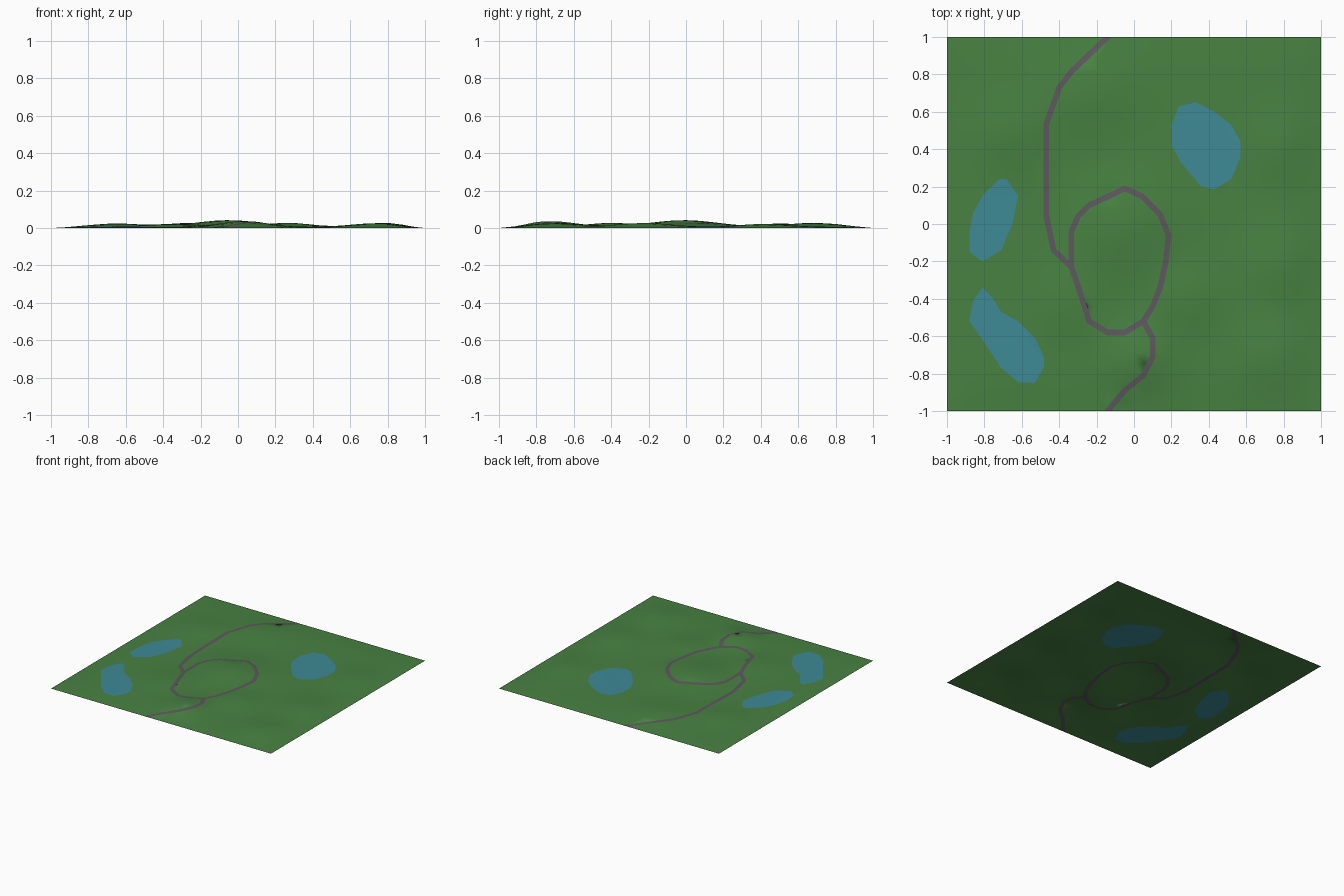
import bpy, math
from mathutils import Vector
from mathutils.geometry import delaunay_2d_cdt

if "Cube" in bpy.data.objects:
    bpy.data.objects.remove(bpy.data.objects["Cube"])

ROAD_WIDTH = 0.03
CELLS = 32

# Hills: x, y, height, radius
HILLS = [(-0.05, -0.01, 0.036, 0.18), (0.03, -0.72, 0.032, 0.12),
         (-0.25, 0.68, 0.021, 0.15), (-0.65, 0.50, 0.018, 0.13),
         (0.78, -0.22, 0.021, 0.14), (0.74, -0.70, 0.020, 0.13),
         (0.80, 0.42, 0.016, 0.13), (0.27, -0.40, 0.021, 0.12),
         (-0.35, -0.42, 0.016, 0.13)]

# Road centre lines
LOOP = [(-0.05, 0.19), (-0.24, 0.10), (-0.30, 0.04), (-0.335, -0.04), (-0.335, -0.23),
        (-0.29, -0.36), (-0.24, -0.52), (-0.14, -0.58), (-0.05, -0.58), (0.05, -0.52),
        (0.10, -0.44), (0.14, -0.34), (0.17, -0.20), (0.185, -0.06), (0.14, 0.05), (0.04, 0.15)]
NORTH = [(-0.04, 1.095), (-0.14, 1.0), (-0.33, 0.82), (-0.40, 0.73), (-0.47, 0.53),
         (-0.47, 0.05), (-0.43, -0.14), (-0.335, -0.23)]
SOUTH = [(0.05, -0.52), (0.10, -0.61), (0.10, -0.71), (0.05, -0.81), (-0.05, -0.89),
         (-0.14, -1.0), (-0.22, -1.1)]

# Lake outlines
LAKES = [
    [(0.33, 0.65), (0.24, 0.63), (0.20, 0.53), (0.20, 0.42), (0.25, 0.33), (0.36, 0.20),
     (0.43, 0.185), (0.52, 0.24), (0.57, 0.36), (0.57, 0.44), (0.52, 0.53), (0.43, 0.60)],
    [(-0.68, 0.24), (-0.72, 0.24), (-0.81, 0.15), (-0.86, 0.06), (-0.88, -0.05), (-0.88, -0.15),
     (-0.81, -0.20), (-0.71, -0.14), (-0.65, 0.0), (-0.62, 0.15)],
    [(-0.81, -0.34), (-0.86, -0.41), (-0.88, -0.52), (-0.81, -0.62), (-0.71, -0.77),
     (-0.62, -0.845), (-0.53, -0.85), (-0.48, -0.76), (-0.48, -0.71), (-0.53, -0.61),
     (-0.62, -0.52), (-0.71, -0.47), (-0.76, -0.39)],
]


def height(x, y):
    """Rolling hills that sink to zero at the border."""
    fade = min(1.0, max(0.0, min(1 - abs(x), 1 - abs(y))) / 0.15)
    z = 0.006 + sum(h * math.exp(-((x - a) ** 2 + (y - b) ** 2) / (2 * r * r))
                    for a, b, h, r in HILLS)
    return z * fade


def ribbon(path, closed=False):
    """Quads of a mitred strip along a path."""
    pts = [Vector(p) for p in path]
    n = len(pts)
    sides = []
    for i, p in enumerate(pts):
        a = pts[i - 1] if closed or i else None
        b = pts[(i + 1) % n] if closed or i < n - 1 else None
        d0 = (p - a).normalized() if a is not None else (b - p).normalized()
        d1 = (b - p).normalized() if b is not None else d0
        t = (d0 + d1).normalized()
        off = Vector((-t.y, t.x)) * (ROAD_WIDTH / 2 / t.dot(d0))
        sides.append((p + off, p - off))
    for i in range(n if closed else n - 1):
        (l0, r0), (l1, r1) = sides[i], sides[(i + 1) % n]
        yield [l0, r0, r1, l1]


def material(name, rgb):
    m = bpy.data.materials.new(name)
    m.diffuse_color = (*rgb, 1)
    m.use_nodes = True
    m.node_tree.nodes["Principled BSDF"].inputs["Base Color"].default_value = m.diffuse_color
    return m


# Regions to cut into the sheet: ground square, roads, lakes
coords, regions, kinds = [], [], []


def add_region(points, kind):
    regions.append(list(range(len(coords), len(coords) + len(points))))
    coords.extend(Vector(p) for p in points)
    kinds.append(kind)


add_region([(-1, -1), (1, -1), (1, 1), (-1, 1)], 0)
for path, closed in ((LOOP, True), (NORTH, False), (SOUTH, False)):
    for quad in ribbon(path, closed):
        add_region(quad, 1)
for lake in LAKES:
    add_region(lake, 2)

# Grid points carry the hills
for i in range(CELLS + 1):
    for j in range(CELLS + 1):
        coords.append(Vector((-1 + 2 * i / CELLS, -1 + 2 * j / CELLS)))

verts, _, tris, _, _, origins = delaunay_2d_cdt(coords, [], regions, 0, 1e-4)
faces, colours = [], []
for tri, src in zip(tris, origins):
    if 0 in src:                      # keep only what lies inside the square
        faces.append(tri)
        colours.append(max(kinds[s] for s in src))

used = sorted({v for f in faces for v in f})
index = {v: k for k, v in enumerate(used)}
mesh = bpy.data.meshes.new("terrain")
mesh.from_pydata([(verts[v].x, verts[v].y, height(verts[v].x, verts[v].y)) for v in used], [],
                 [[index[v] for v in f] for f in faces])
for m in (material("grass green", (0.065, 0.223, 0.054)),
          material("road grey", (0.109, 0.098, 0.112)),
          material("water blue", (0.048, 0.254, 0.305))):
    mesh.materials.append(m)
for poly, c in zip(mesh.polygons, colours):
    poly.material_index = c
    poly.use_smooth = True
terrain = bpy.data.objects.new("terrain", mesh)
bpy.context.collection.objects.link(terrain)
